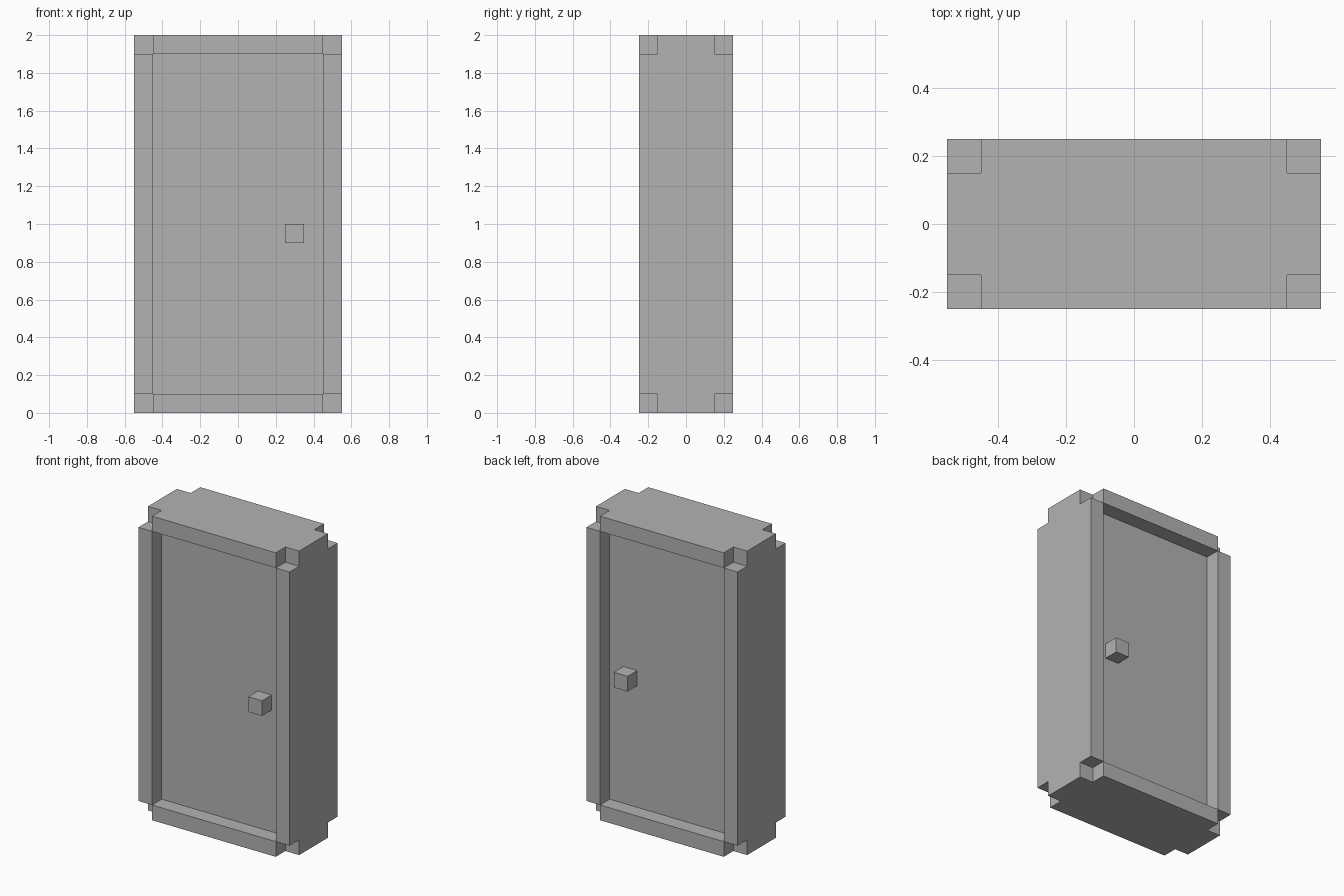
import bpy, bmesh
from itertools import product
from mathutils import Vector

cube = bpy.data.objects.get("Cube")
if cube:
    bpy.data.objects.remove(cube)

grey = bpy.data.materials.new("plain_grey")
grey.use_nodes = True
colour = (0.45, 0.45, 0.45, 1)
grey.diffuse_color = colour
grey.node_tree.nodes["Principled BSDF"].inputs["Base Color"].default_value = colour


def add_object(name, bm):
    mesh = bpy.data.meshes.new(name)
    bm.to_mesh(mesh)
    bm.free()
    mesh.materials.append(grey)
    obj = bpy.data.objects.new(name, mesh)
    bpy.context.collection.objects.link(obj)
    return obj


# Stepped frame and door: three bands per axis, without the corner blocks
# and without the recessed front and back centres
BANDS = ((-0.55, -0.45, 0.45, 0.55),
         (-0.25, -0.15, 0.15, 0.25),
         (0, 0.1, 1.9, 2))


def solid(cell):
    i, j, k = cell
    if not all(0 <= n <= 2 for n in cell):
        return False
    corner = i != 1 and j != 1 and k != 1
    recess = i == 1 and j != 1 and k == 1
    return not (corner or recess)


bm = bmesh.new()
for cell in filter(solid, product(range(3), repeat=3)):
    for axis, side in product(range(3), (0, 1)):
        beside = list(cell)
        beside[axis] += 2 * side - 1
        if solid(beside):
            continue
        # Outer face of this block, wound to point outwards
        u, v = (axis + 1) % 3, (axis + 2) % 3
        quad = []
        for du, dv in ((0, 0), (1, 0), (1, 1), (0, 1)):
            step = list(cell)
            step[axis] += side
            step[u] += du
            step[v] += dv
            quad.append(bm.verts.new(Vector(BANDS[a][step[a]] for a in range(3))))
        bm.faces.new(quad if side else quad[::-1])
bmesh.ops.remove_doubles(bm, verts=bm.verts, dist=0.001)
bmesh.ops.dissolve_limit(bm, angle_limit=0.01, verts=bm.verts, edges=bm.edges)
add_object("door_and_frame", bm)

# Square knobs on both sides of the door
for name, y in (("front_knob", -0.2), ("back_knob", 0.2)):
    bm = bmesh.new()
    bmesh.ops.create_cube(bm, size=0.1)
    add_object(name, bm).location = (0.3, y, 0.95)
